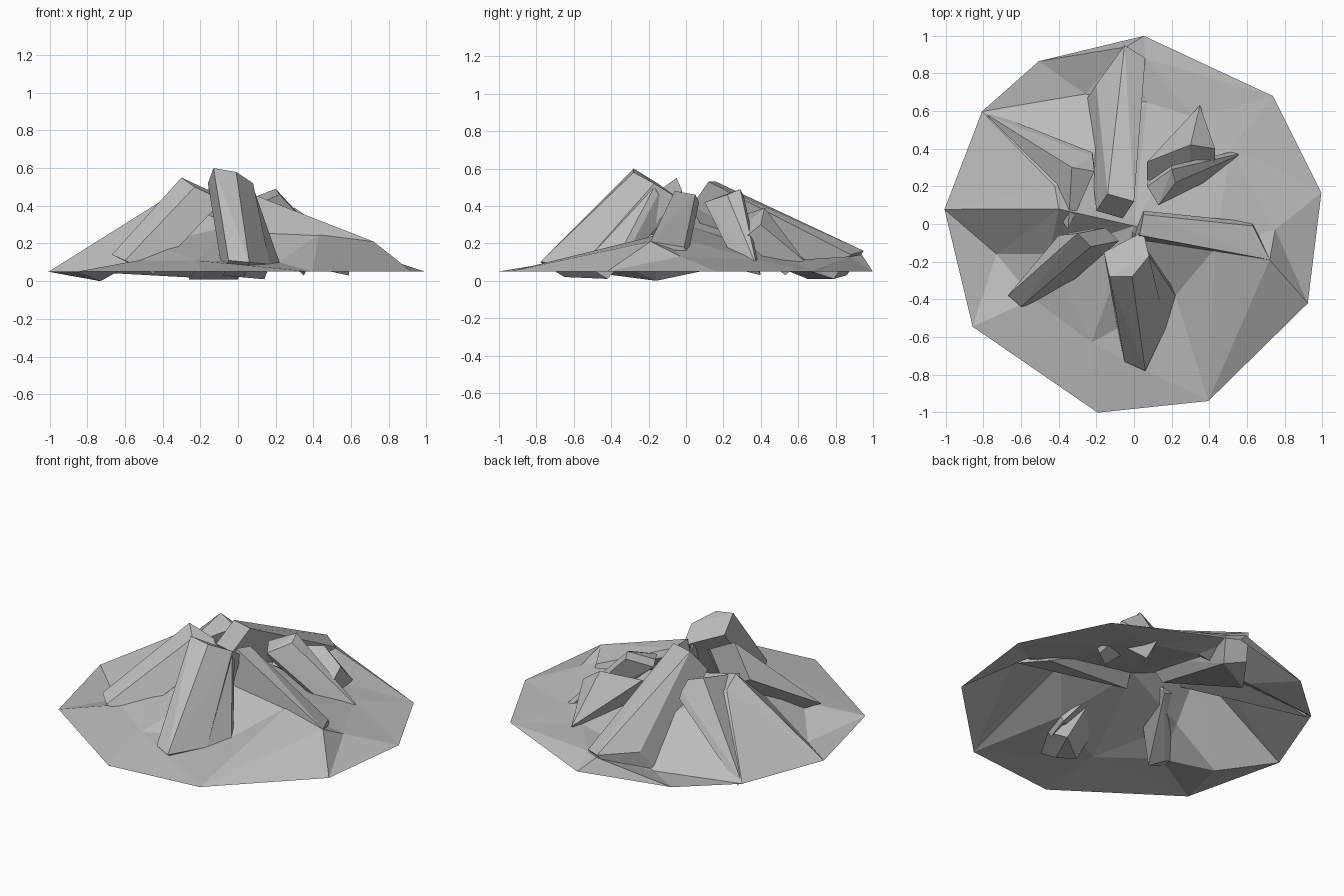
import bpy
import bmesh
from math import cos, sin, radians
from mathutils import Vector
from mathutils.geometry import delaunay_2d_cdt

# Remove the default cube only
default_cube = bpy.data.objects.get("Cube")
if default_cube:
    bpy.data.objects.remove(default_cube, do_unlink=True)

# Corner points are given in hundredths of a unit
UNIT = 0.01


def make_material(name, colour):
    material = bpy.data.materials.new(name)
    material.use_nodes = True
    material.diffuse_color = colour
    shader = material.node_tree.nodes["Principled BSDF"]
    shader.inputs["Base Color"].default_value = colour
    return material


stone_grey = make_material("stone_grey", (0.5, 0.5, 0.5, 1))


def finish_object(name, bm):
    """Turn a bmesh into a flat shaded stone object."""
    mesh = bpy.data.meshes.new(name)
    bm.to_mesh(mesh)
    bm.free()
    mesh.materials.append(stone_grey)
    obj = bpy.data.objects.new(name, mesh)
    bpy.context.scene.collection.objects.link(obj)


def make_slab(name, *corners, depth=(0, 2, -4)):
    """Build a faceted slab: the hull of an outer face swept along depth."""
    bm = bmesh.new()
    for corner in corners:
        outer = Vector(corner)
        bm.verts.new(outer * UNIT)
        bm.verts.new((outer + Vector(depth)) * UNIT)
    hull = bmesh.ops.convex_hull(bm, input=bm.verts[:])
    loose = {item for item in hull["geom_interior"] + hull["geom_unused"]
             if isinstance(item, bmesh.types.BMVert)}
    bmesh.ops.delete(bm, geom=list(loose), context="VERTS")
    bmesh.ops.recalc_face_normals(bm, faces=bm.faces[:])
    finish_object(name, bm)


def ring(angles, radius, height):
    """Place points on a circle at the given angles in degrees."""
    return [Vector((radius * cos(radians(angle)),
                    radius * sin(radians(angle)) - UNIT, height))
            for angle in angles]


def crag(*corners):
    """Place a few ground points by hand."""
    return [Vector(corner) * UNIT for corner in corners]


def make_ground(name, points, folds):
    """Build an open crumpled sheet through the points, creased at folds."""
    flat = [point.to_2d() for point in points]
    result = delaunay_2d_cdt(flat, folds, [], 0, 0.0001)
    triangles, origins = result[2], result[3]
    bm = bmesh.new()
    verts = [bm.verts.new(points[origin[0]]) for origin in origins]
    for triangle in triangles:
        bm.faces.new([verts[index] for index in triangle])
    bmesh.ops.recalc_face_normals(bm, faces=bm.faces[:])
    if sum(face.normal.z for face in bm.faces) < 0:
        bmesh.ops.reverse_faces(bm, faces=bm.faces[:])
    finish_object(name, bm)


# Ground: ten sided rim, a low middle ring, the centre and some crags
rim = ring([87, 43, 10, -24, -67, -101, -148, 175, 143, 120], 1.01, 0.05)
middle = ring([39, 61, 84, 216, 250], 0.66, 0.11)
centre = ring([0], 0, 0.3)
left_crag = crag((43, -13, 25), (72, -19, 21), (75, -3, 13))
right_crag = crag((-40, 8, 43), (-42, 20, 38), (-45, -16, 20), (-73, -16, 0))
back_crag = crag((-26, 69, 2), (-4, 94, 14), (6, 88, 13))
front_crag = crag((22, -38, 10))
points = (rim + middle + centre + left_crag + right_crag
          + back_crag + front_crag)

# Creases run from the crags out to the nearest rim corners
creases = [
    (left_crag[0], left_crag[1]),
    (left_crag[0], rim[4]),
    (left_crag[1], rim[3]),
    (right_crag[0], rim[7]),
    (front_crag[0], rim[4]),
]
make_ground("ground_sheet", points,
            [(points.index(a), points.index(b)) for a, b in creases])

# Rock slabs leaning inwards around the middle
make_slab("back_slab",
          (-5, 95, 16), (6, 88, 14), (-20, 74, 14),
          (-14, 16, 53), (0, 12, 53), (-6, 20, 36), depth=(-6, -9, -13))
make_slab("front_slab",
          (-13, -28, 60), (-1, -28, 58), (8, -17, 52),
          (-5, -73, 11), (6, -78, 10), (17, -55, 9), depth=(-3, 13, -8))
make_slab("front_buttress",
          (8, -17, 50), (-1, -6, 45), (17, -55, 9), (22, -38, 10))
make_slab("front_right_slab",
          (-30, -5, 55), (-23, -12, 50), (-67, -38, 14), (-60, -44, 11),
          (-40, -6, 34), depth=(15, 3, -7))
make_slab("back_right_slab",
          (-78, 58, 7), (-33, 30, 47), (-21, 28, 42), (-22, 36, 38),
          (-41, 20, 32), (-35, -3, 38))
make_slab("back_left_slab",
          (20, 29, 49), (7, 20, 44), (13, 10, 42), (22, 22, 46),
          (59, 38, 7), (45, 26, 10))
make_slab("back_left_shard",
          (7, 33, 36), (30, 42, 39), (43, 40, 30), (35, 63, 11),
          depth=(0, -10, -8))
make_slab("left_slab",
          (3, -6, 48), (5, 5, 46), (63, -1, 18), (72, -19, 21),
          (43, -13, 25), (0, -8, 26))
